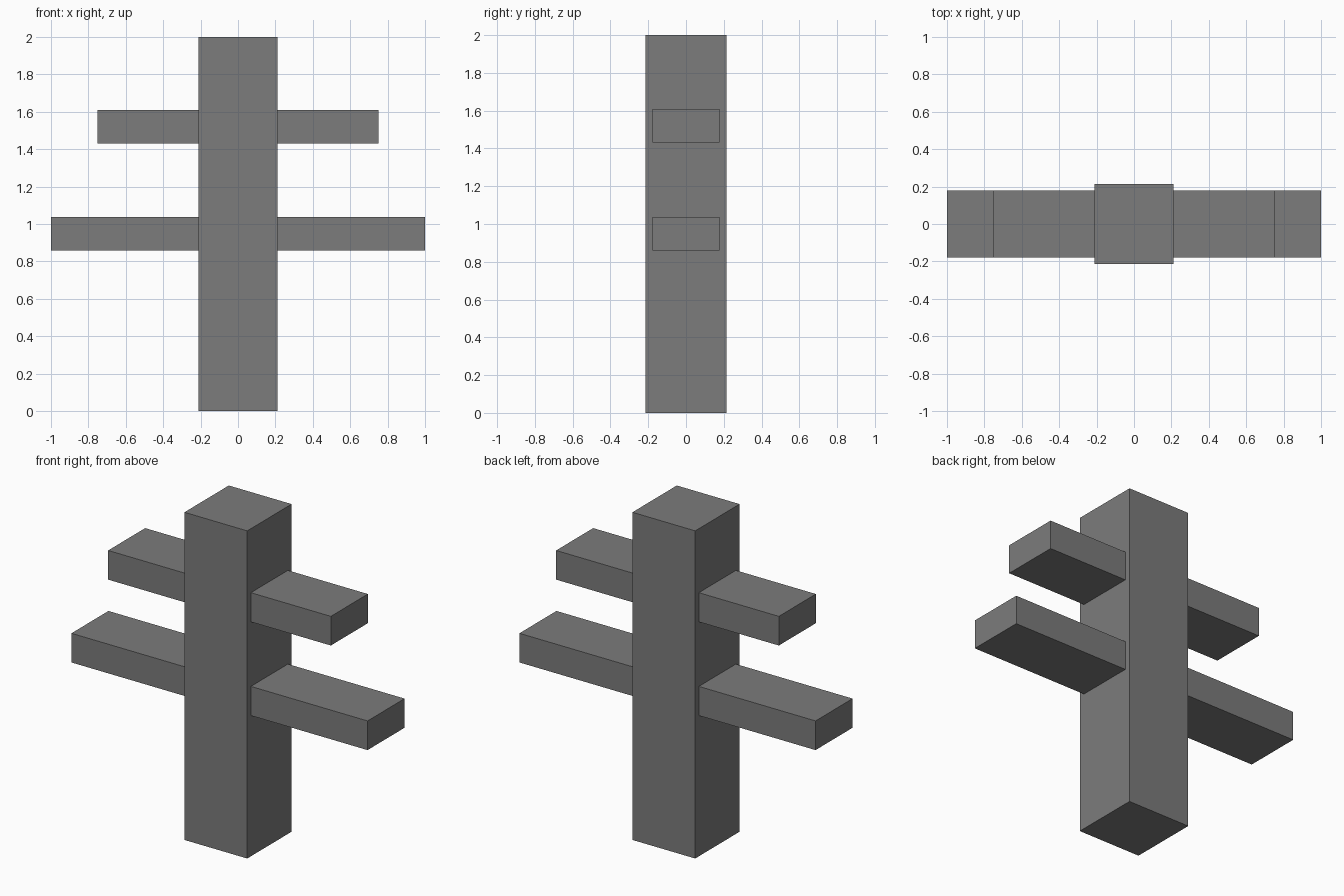
import bpy

cube = bpy.data.objects.get("Cube")
if cube:
    bpy.data.objects.remove(cube, do_unlink=True)

grey = bpy.data.materials.new("dark_grey")
grey.use_nodes = True
color = (0.2, 0.2, 0.2, 1)
grey.diffuse_color = color
grey.node_tree.nodes["Principled BSDF"].inputs["Base Color"].default_value = color


def box(name, size, z):
    """Box centred on the vertical axis, with its middle at height z."""
    bpy.ops.mesh.primitive_cube_add(size=1, location=(0, 0, z))
    obj = bpy.context.object
    obj.name = name
    obj.scale = size
    bpy.ops.object.transform_apply(location=False, rotation=False, scale=True)
    obj.data.materials.append(grey)
    return obj


# Upright post
box("post", (0.424, 0.428, 2), 1)

# Crossbeams running through the post
box("lower_crossbeam", (2, 0.357, 0.178), 0.948)
box("upper_crossbeam", (1.504, 0.357, 0.178), 1.52)
